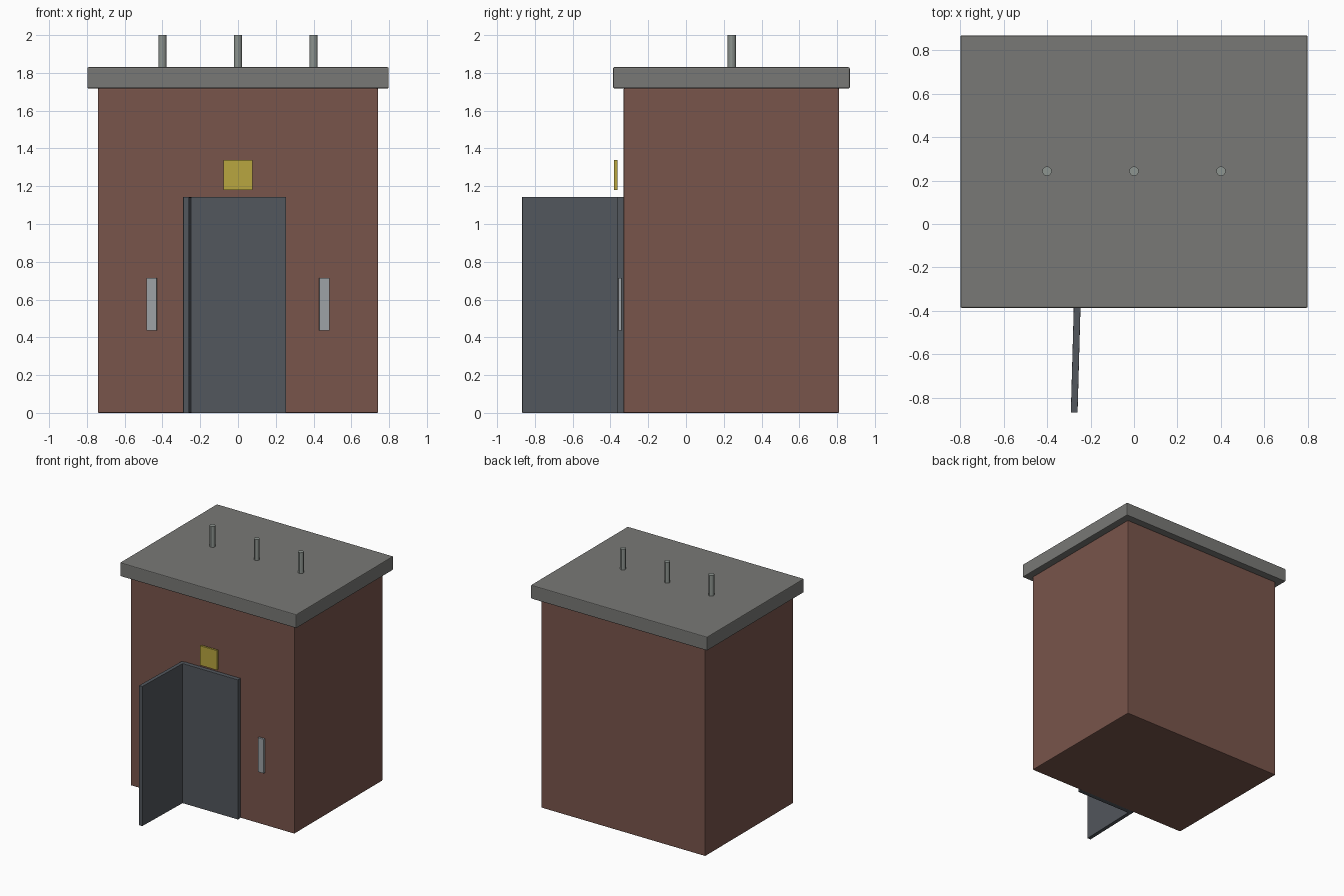
import bpy, math

if "Cube" in bpy.data.objects:
    bpy.data.objects.remove(bpy.data.objects["Cube"])

def material(name, rgb):
    m = bpy.data.materials.new(name)
    m.diffuse_color = (*rgb, 1)
    m.use_nodes = True
    m.node_tree.nodes["Principled BSDF"].inputs["Base Color"].default_value = m.diffuse_color
    return m

BRICK = material("brick", (0.19, 0.09, 0.07))
CONCRETE = material("concrete", (0.19, 0.19, 0.18))
STEEL = material("dark_steel", (0.085, 0.095, 0.11))
YELLOW = material("yellow", (0.48, 0.38, 0.05))
PALE = material("pale_metal", (0.34, 0.36, 0.38))
CERAMIC = material("grey_ceramic", (0.27, 0.30, 0.28))

def box(name, xs, ys, zs, mat, bevel=0.0, angle=0.0):
    """Box spanning the given x, y, z ranges, optionally turned about z."""
    bpy.ops.mesh.primitive_cube_add(
        size=1, location=[sum(r) / 2 for r in (xs, ys, zs)])
    ob = bpy.context.object
    ob.name = name
    ob.scale = [r[1] - r[0] for r in (xs, ys, zs)]
    bpy.ops.object.transform_apply(location=False, rotation=False, scale=True)
    ob.rotation_euler.z = angle
    ob.data.materials.append(mat)
    if bevel:
        mod = ob.modifiers.new("soft_edges", "BEVEL")
        mod.width = bevel
        mod.segments = 2
    return ob

# Building and overhanging roof slab
box("walls", (-0.742, 0.742), (-0.331, 0.811), (0, 1.718), BRICK, 0.006)
box("roof_slab", (-0.798, 0.798), (-0.386, 0.867), (1.718, 1.83), CONCRETE, 0.006)

# Closed door panel, and the leaf swung open
box("door_panel", (-0.255, 0.255), (-0.365, -0.325), (0, 1.143), STEEL, 0.002)
box("open_door_leaf", (-0.283, -0.252), (-0.867, -0.335), (0, 1.143), STEEL,
    0.002, math.radians(-1.6))

# Warning plate above the door
box("warning_plate", (-0.078, 0.078), (-0.38, -0.363), (1.18, 1.34), YELLOW)

# Vent strips either side of the door
for side, label in ((-1, "left"), (1, "right")):
    x = side * 0.457
    box(label + "_vent_strip", (x - 0.027, x + 0.027), (-0.359, -0.34),
        (0.435, 0.715), PALE, 0.002)

# Row of insulator posts on the roof
for i, x in enumerate((-0.4, 0, 0.4)):
    bpy.ops.mesh.primitive_cylinder_add(vertices=12, radius=0.022, depth=0.18,
                                        location=(x, 0.243, 1.91))
    post = bpy.context.object
    post.name = f"insulator_post_{i + 1}"
    post.data.materials.append(CERAMIC)
    bpy.ops.object.shade_smooth_by_angle()
